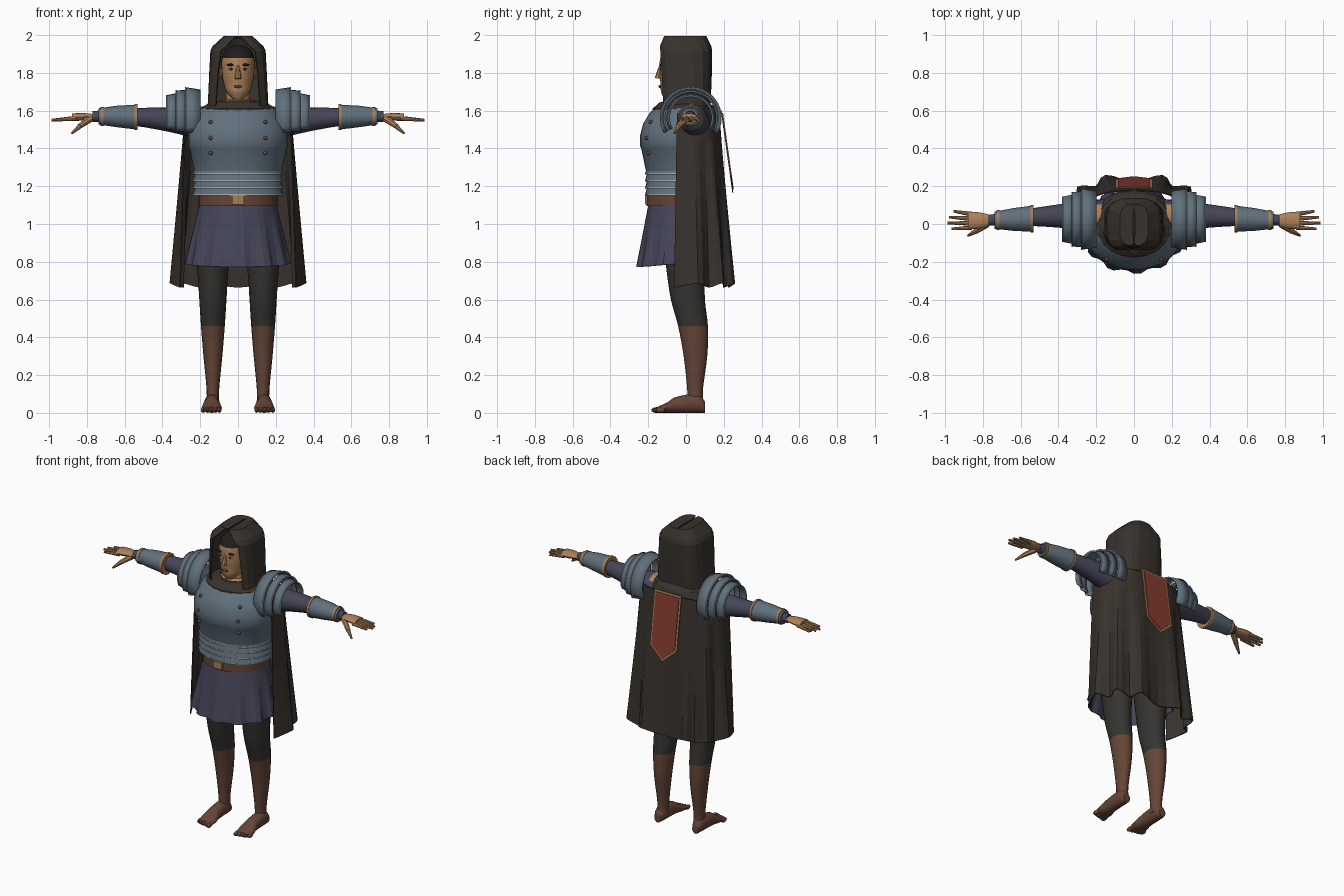
import bpy, bmesh
from math import sin, cos, pi, radians
from mathutils import Vector, Matrix
from mathutils.geometry import interpolate_bezier

if "Cube" in bpy.data.objects:
    bpy.data.objects.remove(bpy.data.objects["Cube"], do_unlink=True)


def material(name, red, green, blue):
    mat = bpy.data.materials.new(name)
    mat.use_nodes = True
    mat.diffuse_color = (red, green, blue, 1)
    mat.node_tree.nodes["Principled BSDF"].inputs["Base Color"].default_value = (red, green, blue, 1)
    return mat


cloth = material("dark cloak cloth", .04, .032, .026)
skin = material("skin", .42, .22, .1)
black = material("black hair", .014, .012, .012)
steel = material("blue steel", .12, .165, .205)
pale = material("pale steel edge", .4, .43, .42)
leather = material("brown leather", .13, .06, .038)
navy = material("navy cloth", .06, .06, .1)
red = material("banner red", .23, .045, .03)
tan = material("tan trim", .38, .21, .09)
hose = material("charcoal hose", .036, .034, .03)


def finish(name, mat, bm, smooth=True, mirror=False, thick=0):
    """Turn a bmesh into an object, optionally mirrored across x and thickened."""
    bmesh.ops.recalc_face_normals(bm, faces=bm.faces)
    mesh = bpy.data.meshes.new(name)
    bm.to_mesh(mesh)
    bm.free()
    mesh.materials.append(mat)
    part = bpy.data.objects.new(name, mesh)
    bpy.context.collection.objects.link(part)
    if smooth:
        bpy.ops.object.select_all(action='DESELECT')
        bpy.context.view_layer.objects.active = part
        part.select_set(True)
        bpy.ops.object.shade_smooth_by_angle(angle=radians(40))
    if mirror:
        part.modifiers.new("mirror", 'MIRROR')
    if thick:
        solid = part.modifiers.new("thickness", 'SOLIDIFY')
        solid.thickness = thick
        solid.offset = 0
    return part


def loft(name, mat, rings, closed=True, caps=False, **style):
    """Skin a list of equal-length point rings."""
    bm = bmesh.new()
    rows = [[bm.verts.new(point) for point in ring] for ring in rings]
    for low, high in zip(rows, rows[1:]):
        for i in range(0 if closed else 1, len(low)):
            bm.faces.new((low[i - 1], low[i], high[i], high[i - 1]))
    if caps:
        bm.faces.new(rows[0])
        bm.faces.new(rows[-1])
    return finish(name, mat, bm, **style)


def tube(name, mat, axis, sections, sides=16, caps=True, **style):
    """Elliptical sections along an axis: position, two centres, two radii."""
    rings = []
    for t, a, b, ra, rb in sections:
        ring = []
        for i in range(sides):
            turn = 2 * pi * i / sides
            u, v = a + ra * cos(turn), b + rb * sin(turn)
            ring.append({'X': (t, u, v), 'Y': (u, t, v), 'Z': (u, v, t)}[axis])
        rings.append(ring)
    return loft(name, mat, rings, caps=caps, **style)


def ball(name, mat, centre, radii, mirror=False):
    bm = bmesh.new()
    bmesh.ops.create_uvsphere(bm, u_segments=10, v_segments=8, radius=1,
                              matrix=Matrix.LocRotScale(Vector(centre), None, Vector(radii)))
    finish(name, mat, bm, mirror=mirror)


def rod(name, mat, start, end, thick_end, thin_end, mirror=False):
    start, end = Vector(start), Vector(end)
    line = end - start
    place = Matrix.LocRotScale((start + end) / 2, line.to_track_quat('Z', 'Y'), None)
    bm = bmesh.new()
    bmesh.ops.create_cone(bm, cap_ends=True, segments=8, radius1=thick_end, radius2=thin_end,
                          depth=line.length, matrix=place)
    finish(name, mat, bm, mirror=mirror)


def spline(points, steps=4):
    """Smooth curve through a few points."""
    pts = [Vector(p) for p in points]
    padded = [pts[0]] + pts + [pts[-1]]
    curve = []
    for a, b, c, d in zip(padded, padded[1:], padded[2:], padded[3:]):
        curve += interpolate_bezier(b, b + (c - a) / 6, c - (d - b) / 6, c, steps + 1)[:-1]
    return curve + [pts[-1]]


def recolor(part, mat, rule):
    part.data.materials.append(mat)
    for face in part.data.polygons:
        face.material_index = int(rule(face.center))


# Legs in hose with boots below the knee
leg_x = .133
leg_line = [(.04, .05, .036), (.12, .048, .033), (.3, .05, .05), (.46, .037, .063),
            (.6, .01, .072), (.75, 0, .082), (.95, 0, .1)]
leg = tube("leg", hose, 'Z', [(z, leg_x, y, r, r * 1.25) for z, y, r in spline(leg_line)], mirror=True)
recolor(leg, leather, lambda c: c.z < .46)
foot_line = [(.1, .06, .024), (.06, .1, .038), (-.05, .085, .043), (-.1, .055, .053), (-.155, .03, .05)]
tube("foot", leather, 'Y', [(y, leg_x + .006, h / 2, w, h / 2) for y, h, w in spline(foot_line)],
     mirror=True)
for i in range(5):
    ball(f"toe_{i}", leather, (.1 + .021 * i, -.158 + .006 * i, .015), (.013, .026, .015), True)

# Pleated skirt
rings = []
for step in range(6):
    t = step / 5
    ring = []
    for i in range(48):
        turn = 2 * pi * i / 48
        pleat = 1 + .035 * t * (1 if i % 4 < 2 else -1)
        ring.append(((.2 + .07 * t) * pleat * cos(turn),
                     -.015 - .018 * t + (.18 + .04 * t) * pleat * sin(turn),
                     1.11 - .32 * t + .018 * t * sin(turn)))
    rings.append(ring)
loft("skirt", navy, rings, smooth=False, thick=.006)

# Belt and buckle
tube("belt", leather, 'Z', [(z, 0, -.02, .21, .19) for z in (1.095, 1.155)], sides=32)
loft("buckle", tan, [[(x, y, z) for x, z in ((-.033, 1.103), (.033, 1.103), (.033, 1.15), (-.033, 1.15))]
                     for y in (-.218, -.2)], caps=True, smooth=False)

# Breastplate, studs and overlapping waist bands
chest_line = [(1.26, -.026, .23), (1.4, -.034, .257), (1.41, -.034, .264), (1.47, -.034, .264),
              (1.53, -.03, .25), (1.54, -.03, .242), (1.585, -.018, .223), (1.615, -.01, .195)]
tube("breastplate", steel, 'Z', [(z, 0, y, r, r * .79) for z, y, r in chest_line], sides=32)
for i in range(4):
    z = 1.155 + .037 * i
    tube(f"waist_band_{i}", steel, 'Z',
         [(z, 0, -.023, .24, .193), (z + .045, 0, -.023, .224, .183)], sides=32)
    tube(f"waist_band_edge_{i}", pale, 'Z',
         [(z + lift, 0, -.023, .241, .194) for lift in (-.003, .004)], sides=32)
for z, y in ((1.375, -.2), (1.455, -.207), (1.54, -.186)):
    ball("chest_stud", leather, (.145, y, z), (.011, .012, .011), True)


# Sleeves, bracers and trim follow one gently arched arm line
def arm(name, mat, line, flat=1.0):
    return tube(name, mat, 'X', [(x, y, 1.57 - .15 * (x - .7) ** 2, r, r * flat) for x, y, r in line],
                mirror=True)


sleeve = arm("sleeve", navy, spline([(.08, .03, .1), (.2, .04, .09), (.3, .045, .073),
                                     (.55, .036, .046), (.77, .02, .028)]))
recolor(sleeve, skin, lambda c: .1 < c.x < .2 and c.z > 1.59)
arm("bracer", steel, [(.54, .028, .069), (.64, .024, .06), (.74, .02, .045)], .95)
for x, y, r in ((.54, .028, .072), (.72, .021, .052)):
    arm("bracer_trim", tan, [(x - .008, y, r), (x + .008, y, r)], .96)

# Pauldrons: overlapping curved plates, open below
edges = [(.2, .16), (.28, .158), (.33, .14), (.38, .115)]


def arch(x, r):
    turns = [radians(12 * i) for i in range(-10, 11)]
    return [(x, .025 + r * sin(turn), 1.562 + r * cos(turn)) for turn in turns]


for i, ((x_in, r_in), (x_out, r_out)) in enumerate(zip(edges, edges[1:])):
    loft(f"pauldron_plate_{i}", steel, [arch(x_in, r_in - .015), arch(x_out, r_out)],
         closed=False, mirror=True, thick=.01)
    loft(f"pauldron_edge_{i}", pale, [arch(x_out - d, r_out + .005) for d in (.004, -.001)],
         closed=False, mirror=True, thick=.003)

# Hands
arm("palm", skin, spline([(.75, .02, .025), (.82, .019, .043), (.88, .016, .045)]), .45)
for i, tip in enumerate((.955, .98, .988, .965)):
    y = .052 - .024 * i
    rod(f"finger_{i}", skin, (.86, y, 1.56), (tip, y * 1.3, 1.55), .013, .007, True)
rod("thumb_base", skin, (.78, 0, 1.56), (.84, -.04, 1.517), .02, .014, True)
rod("thumb_tip", skin, (.835, -.037, 1.52), (.88, -.062, 1.48), .014, .006, True)

# Neck and head with hairline
tube("neck", skin, 'Z', [(z, 0, -.025, r, r) for z, r in ((1.57, .13), (1.635, .09), (1.66, .065), (1.74, .06))])
head_line = [(1.664, -.082, .03), (1.7, -.061, .061), (1.74, -.047, .075), (1.8, -.04, .086),
             (1.88, -.035, .086), (1.925, -.028, .064), (1.945, -.02, .03)]
head = tube("head", skin, 'Z', [(z, 0, y, r, r * 1.17) for z, y, r in spline(head_line)], sides=24)
recolor(head, black, lambda c: c.z > 1.885 or (c.y > -.06 and c.z > 1.77))

# Facial features
rod("nose", skin, (0, -.148, 1.77), (0, -.134, 1.84), .018, .008)
ball("ear", skin, (.087, -.035, 1.8), (.01, .018, .03), True)
ball("eyebrow", black, (.038, -.13, 1.843), (.024, .008, .006), True)
ball("eye_white", pale, (.036, -.13, 1.82), (.016, .007, .006), True)
ball("pupil", black, (.036, -.134, 1.82), (.007, .005, .006), True)
ball("lips", leather, (0, -.138, 1.728), (.024, .008, .007))

# Mantle around the neck
mantle_line = [(1.565, 0, .215), (1.61, -.005, .198), (1.64, -.012, .15), (1.65, -.02, .1)]
tube("mantle", cloth, 'Z', [(z, 0, y, r, r * .85) for z, y, r in mantle_line],
     sides=20, caps=False, smooth=False, thick=.006)
tube("collar_trim", tan, 'Z', [(z, 0, -.02, .1, .1) for z in (1.643, 1.653)], sides=20, caps=False)


# Squarish outline shared by the hood and the cloak
def rounded(value, power):
    return abs(value) ** power * (1 if value > 0 else -1)


# Hood: open at the front, closing toward the crown
rings = []
for z, wide, deep, gap in ((1.59, .16, .13, 42), (1.8, .15, .138, 38), (1.915, .143, .14, 32),
                           (1.94, .13, .135, 22), (1.992, .075, .11, 5), (1.985, .005, .09, 1)):
    turns = [radians(gap + (180 - gap) * i / 7) for i in range(8)]
    side = [(wide * rounded(sin(turn), .75), -.005 - deep * rounded(cos(turn), .55), z)
            for turn in turns]
    rings.append(side + [(-x, y, z) for x, y, z in side[-2::-1]])
loft("hood", cloth, rings, closed=False, smooth=False, thick=.008)

# Cloak: folds deepen toward the hem
rings = []
for step in range(7):
    t = step / 6
    ring = []
    for i in range(19):
        turn, wave = radians(99) * i / 18, cos(pi * i / 3)
        fold = 1 - .08 * t * wave
        ring.append(((.28 + .055 * t) * fold * rounded(sin(turn), .7),
                     (.175 + .07 * t) * fold * rounded(cos(turn), .7),
                     1.585 - .91 * t - .012 * t * wave))
    rings.append(ring)
loft("cloak", cloth, rings, closed=False, smooth=False, mirror=True, thick=.006)

# Pointed banner hanging on the back: border plate and inner field
for name, mat, inset, lift in (("banner_border", tan, 0, 0), ("banner_field", red, .013, .005)):
    half, top = .098 - inset, 1.6 - inset
    low, tip = 1.25 + inset / 2, 1.165 + inset * 1.3
    bm = bmesh.new()
    bm.faces.new([bm.verts.new((x, .187 + lift + (1.6 - z) * .14, z)) for x, z in
                  ((-half, top), (half, top), (half, low), (0, tip), (-half, low))])
    finish(name, mat, bm, smooth=False, thick=.005)
